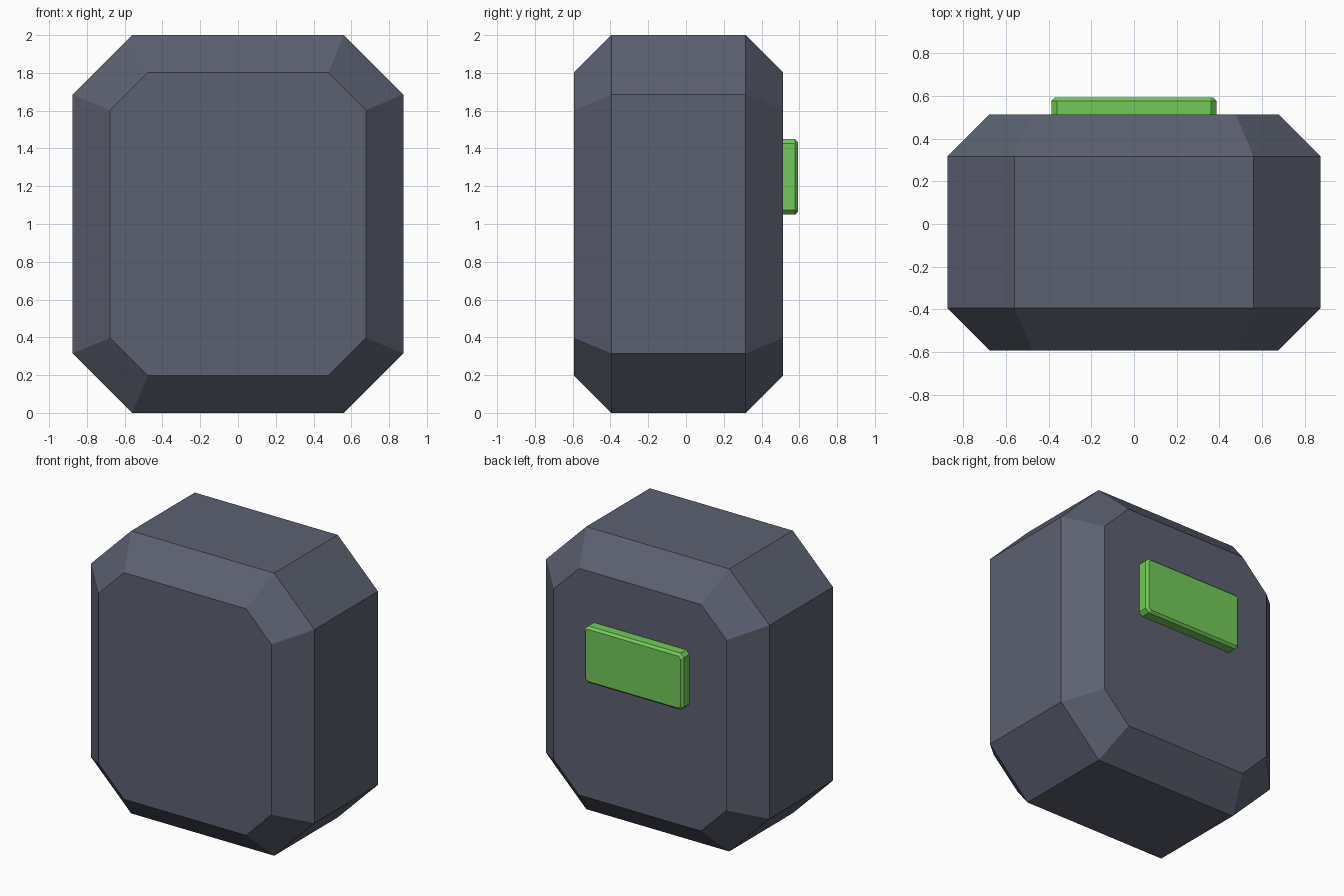
import bpy, bmesh

if "Cube" in bpy.data.objects:
    bpy.data.objects.remove(bpy.data.objects["Cube"])


def material(name, color):
    mat = bpy.data.materials.new(name)
    mat.diffuse_color = (*color, 1)
    mat.use_nodes = True
    mat.node_tree.nodes["Principled BSDF"].inputs["Base Color"].default_value = mat.diffuse_color
    return mat


def octagon(half_w, z0, z1, cut):
    """Rectangle outline in x/z with its four corners cut at 45 degrees."""
    right = [(half_w - cut, z0), (half_w, z0 + cut), (half_w, z1 - cut), (half_w - cut, z1)]
    return right + [(-x, z) for x, z in reversed(right)]


def bevelled_slab(name, half_w, z0, z1, cut, y0, y1, edge, mat):
    """Cut-corner slab whose front and back rims are bevelled by `edge`."""
    inner = octagon(half_w - edge, z0 + edge, z1 - edge, cut - edge * (2 - 2 ** 0.5))
    outer = octagon(half_w, z0, z1, cut)
    sections = [(y0, inner), (y0 + edge, outer), (y1 - edge, outer), (y1, inner)]
    bm = bmesh.new()
    rings = [[bm.verts.new((x, y, z)) for x, z in pts] for y, pts in sections]
    for a, b in zip(rings, rings[1:]):
        for i in range(8):
            j = (i + 1) % 8
            bm.faces.new((a[i], a[j], b[j], b[i]))
    bm.faces.new(rings[0])
    bm.faces.new(rings[-1])
    bmesh.ops.recalc_face_normals(bm, faces=bm.faces)
    mesh = bpy.data.meshes.new(name)
    bm.to_mesh(mesh)
    bm.free()
    mesh.materials.append(mat)
    obj = bpy.data.objects.new(name, mesh)
    bpy.context.collection.objects.link(obj)
    return obj


# Main body
bevelled_slab("body", 0.875, 0.0, 2.0, 0.315, -0.593, 0.514, 0.198,
              material("slate", (0.107, 0.119, 0.165)))

# Green panel on the back, partly sunk into the body
bevelled_slab("back_panel", 0.387, 1.05, 1.45, 0.025, 0.44, 0.593, 0.016,
              material("green", (0.17, 0.59, 0.10)))
